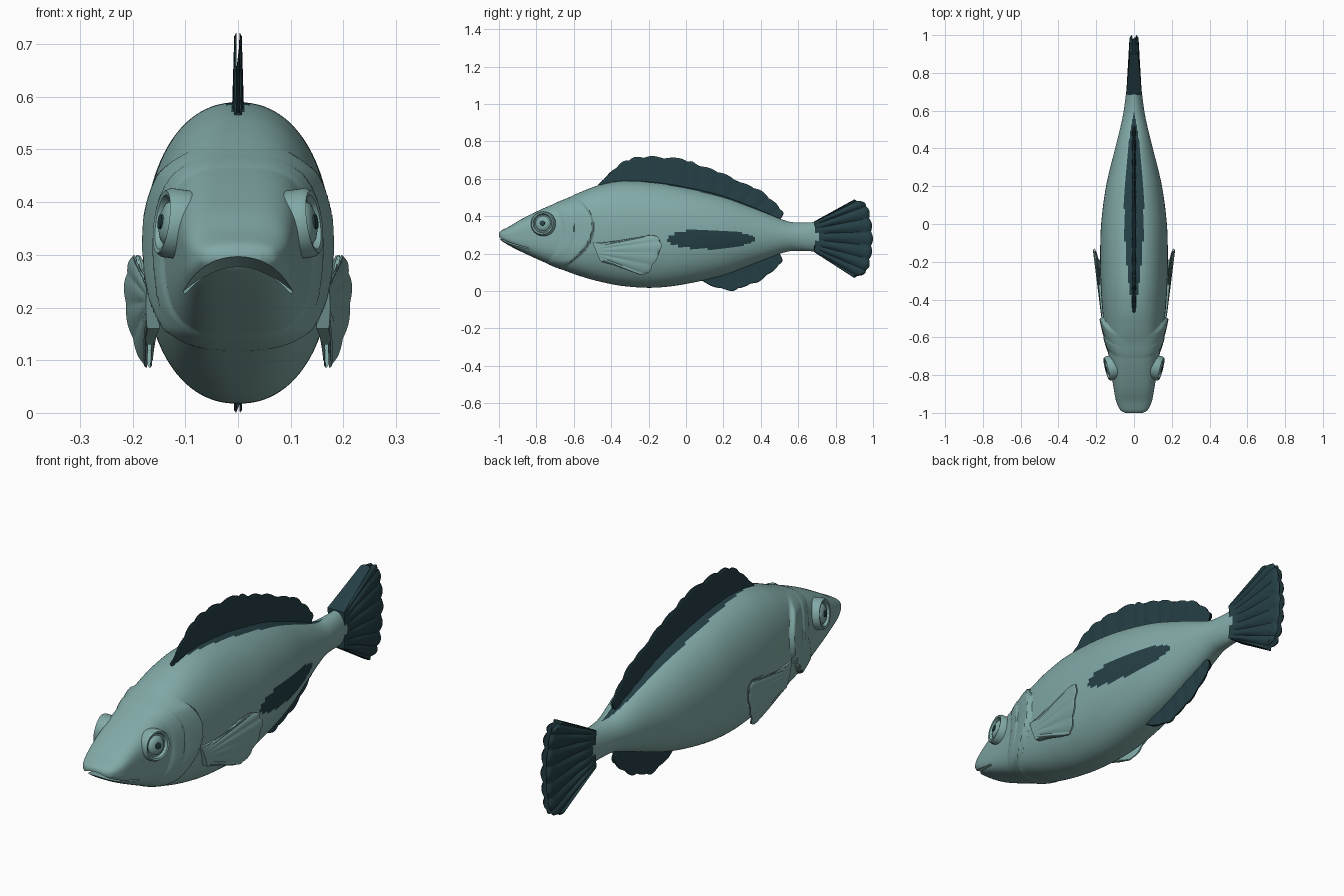
import bpy
import bmesh
from math import sin, cos, pi, sqrt, radians
from mathutils import Vector

if "Cube" in bpy.data.objects:
    bpy.data.objects.remove(bpy.data.objects["Cube"])


def material(name, colour):
    mat = bpy.data.materials.new(name)
    mat.use_nodes = True
    mat.diffuse_color = colour
    mat.node_tree.nodes["Principled BSDF"].inputs["Base Color"].default_value = colour
    return mat


SKIN = material("pale teal", (0.22, 0.40, 0.385, 1))
DARK = material("dark teal", (0.018, 0.05, 0.06, 1))


def spline(points, t):
    """Point at t (0 to 1) on a smooth curve through the points."""
    pts = [Vector(p) for p in points]
    last = len(pts) - 1
    i = min(int(t * last), last - 1)
    f = t * last - i
    a, b = pts[max(i - 1, 0)], pts[i]
    c, d = pts[i + 1], pts[min(i + 2, last)]
    return b + ((c - a) * f + (a * 2 - b * 5 + c * 4 - d) * f ** 2
                + (b * 3 - a - c * 3 + d) * f ** 3) * 0.5


def build(name, verts, faces, mats, sharp=40):
    mesh = bpy.data.meshes.new(name)
    mesh.from_pydata(verts, [], faces)
    bm = bmesh.new()
    bm.from_mesh(mesh)
    bmesh.ops.recalc_face_normals(bm, faces=bm.faces)
    bm.to_mesh(mesh)
    bm.free()
    for mat in mats:
        mesh.materials.append(mat)
    mesh.shade_smooth()
    mesh.set_sharp_from_angle(angle=radians(sharp))
    obj = bpy.data.objects.new(name, mesh)
    bpy.context.scene.collection.objects.link(obj)
    return obj


def lathe(rings, count):
    """Closed faces joining rings of equal vertex count."""
    faces = [(r * count + k, r * count + (k + 1) % count,
              (r + 1) * count + (k + 1) % count, (r + 1) * count + k)
             for r in range(rings - 1) for k in range(count)]
    faces.append(tuple(range(count)))
    faces.append(tuple(range((rings - 1) * count, rings * count)))
    return faces


def slab(name, centre, half, nu, nv, mats):
    """Closed sheet: centre(u, v) is its middle, half(u, v) its half thickness."""
    verts, rings = [], nu + 1
    for i in range(rings):
        u = i / nu
        for side, order in ((1, range(nv + 1)), (-1, range(nv, -1, -1))):
            for j in order:
                v = j / nv
                verts.append(centre(u, v) + half(u, v) * side)
    return build(name, verts, lathe(rings, 2 * nv + 2), mats)


# Body sections: y, top, bottom, half width, squareness
SECTIONS = [
    (-1, .312, .282, .045, 2.4), (-.985, .325, .268, .072, 2.6),
    (-.94, .348, .24, .094, 3), (-.87, .39, .205, .108, 3.2),
    (-.76, .443, .155, .125, 3.1), (-.65, .49, .11, .142, 2.8),
    (-.55, .535, .075, .157, 2.5), (-.45, .57, .048, .168, 2.3),
    (-.33, .589, .026, .176, 2.2), (-.17, .582, .018, .179, 2.2),
    (0, .556, .038, .174, 2.2), (.2, .508, .085, .148, 2.1),
    (.4, .432, .16, .1, 2), (.53, .377, .208, .068, 2),
    (.61, .366, .215, .053, 2), (.71, .37, .21, .04, 2),
]
# Gill cover edges: rear y, middle z, bend, height, length
GILLS = [(-.6, .33, 2.4, .013, .06), (-.5, .34, 3.6, .02, .11)]


def gill_lift(y, z):
    lift = 0
    fade = max(0, min(1, (z - .11) / .05, (.5 - z) / .05))
    for rear, mid, bend, height, length in GILLS:
        s = y - (rear - bend * (z - mid) ** 2)
        if -length < s <= 0:
            lift = max(lift, height * sqrt(1 + s / length))
        elif 0 < s < .008:
            lift = max(lift, height * (1 - s / .008))
    return lift * fade


def signed_power(value, power):
    return abs(value) ** power * (1 if value > 0 else -1)


# Body and head in one loft
RINGS, AROUND = 256, 120
verts = []
for i in range(RINGS):
    y, top, bottom, width, square = spline(SECTIONS, i / (RINGS - 1))
    for k in range(AROUND):
        a = 2 * pi * k / AROUND
        x = width * signed_power(cos(a), 2 / square)
        z = (top + bottom) / 2 + (top - bottom) / 2 * signed_power(sin(a), 2 / square)
        lift = gill_lift(y, z)
        verts.append((x + lift * cos(a), y, z + lift * sin(a) * 0.4))
body = build("body", verts, lathe(RINGS, AROUND), [SKIN, DARK], 50)

# Dark back patch, and a dark flank patch on the left only
for face in body.data.polygons:
    x, y, z = face.center
    u = (y + .1) / .47
    back = z > .3 and abs(x) < .052 * (1 - ((y - .06) / .54) ** 2)
    flank = x > 0 and 0 < u < 1 and abs(z - .277) < .112 * sqrt(u) * (1 - u) ** .6
    face.material_index = int(back or flank)

# Arched mouth slit
cutter = slab("mouth_cutter",
              lambda u, v: Vector((.3 * v - .15, -1.05 + .21 * u,
                                   .292 - 4.2 * (.3 * v - .15) ** 2 - .02 * u)),
              lambda u, v: Vector((0, 0, .011 - .007 * u)), 6, 30, [SKIN])
cutter.hide_render = True
cut = body.modifiers.new("mouth", "BOOLEAN")
cut.operation = "DIFFERENCE"
cut.solver = "EXACT"
cut.object = cutter
bpy.context.view_layer.objects.active = body
bpy.ops.object.modifier_apply(modifier=cut.name)
bpy.data.objects.remove(cutter)
body.data.set_sharp_from_angle(angle=radians(50))


def fin(name, root, edge, thick, rays, mat, offset=lambda y, z: 0, scallop=.03):
    """Ribbed fin between a root line and an outer line, both (y, z)."""
    def centre(u, v):
        a = spline(root, v)
        b = spline(edge, v)
        dip = 1 - scallop * u * (1 - abs(cos(rays * pi * v)))
        y, z = a + (b - a) * u * dip
        return Vector((offset(y, z), y, z))

    def half(u, v):
        base = thick[0] + (thick[1] - thick[0]) * u
        rib = 1 - .3 * min(1, 3 * u) * (1 - abs(cos(rays * pi * v)))
        end = .5 if u > .99 or v < .001 or v > .999 else 1
        return Vector((base * rib * end, 0, 0))

    return slab(name, centre, half, 24, rays * 10, [mat])


# Single fins on the centre line
fin("dorsal_fin",
    [(-.46, .54), (-.2, .555), (.08, .51), (.3, .44), (.5, .36)],
    [(-.47, .57), (-.4, .64), (-.33, .697), (-.25, .72), (-.14, .72), (0, .705),
     (.07, .675), (.18, .64), (.29, .585), (.39, .545), (.47, .48), (.52, .42), (.505, .385)],
    (.012, .007), 13, DARK, scallop=.06)
fin("anal_fin",
    [(.07, .09), (.25, .13), (.4, .19), (.5, .225)],
    [(.07, .065), (.14, .025), (.245, 0), (.31, .022), (.39, .05),
     (.47, .11), (.515, .16), (.5, .2)],
    (.012, .007), 7, DARK, scallop=.06)
fin("tail_fin",
    [(.685, .372), (.69, .33), (.69, .25), (.685, .208)],
    [(.9, .49), (.965, .465), (.99, .38), (1, .28), (.99, .18), (.965, .1), (.9, .07)],
    (.041, .023), 8, DARK)

EYE_PROFILE = [(.066, -.05), (.066, .01), (.06, .02), (.052, .018), (.047, .006),
               (.041, .006), (.037, .014), (.022, .02), (.004, .021)]
PUPIL_PROFILE = [(.014, .015), (.014, .024), (.01, .025)]


def turned(name, profile, centre, axis, mat, count=40):
    """Round part turned about an axis."""
    spin = axis.to_track_quat("Z", "Y")
    points = [centre + spin @ Vector((r * cos(2 * pi * k / count),
                                      r * sin(2 * pi * k / count), h))
              for r, h in profile for k in range(count)]
    return build(name, points, lathe(len(profile), count), [mat], 50)


# Paired fins and eyes
for side, label in ((1, "left"), (-1, "right")):
    fin(label + "_pectoral_fin",
        [(-.5, .26), (-.48, .21), (-.46, .16)],
        [(-.32, .26), (-.24, .29), (-.165, .298), (-.13, .25), (-.16, .16),
         (-.21, .09), (-.27, .095), (-.36, .13)],
        (.012, .007), 9, SKIN,
        lambda y, z: side * (.163 + .14 * (y + .48) - 1.5 * (z - .22) ** 2))
    spot = Vector((side * .126, -.763, .36))
    facing = Vector((side, -.25, .14))
    turned(label + "_eye", EYE_PROFILE, spot, facing, SKIN)
    turned(label + "_pupil", PUPIL_PROFILE, spot, facing, DARK)
